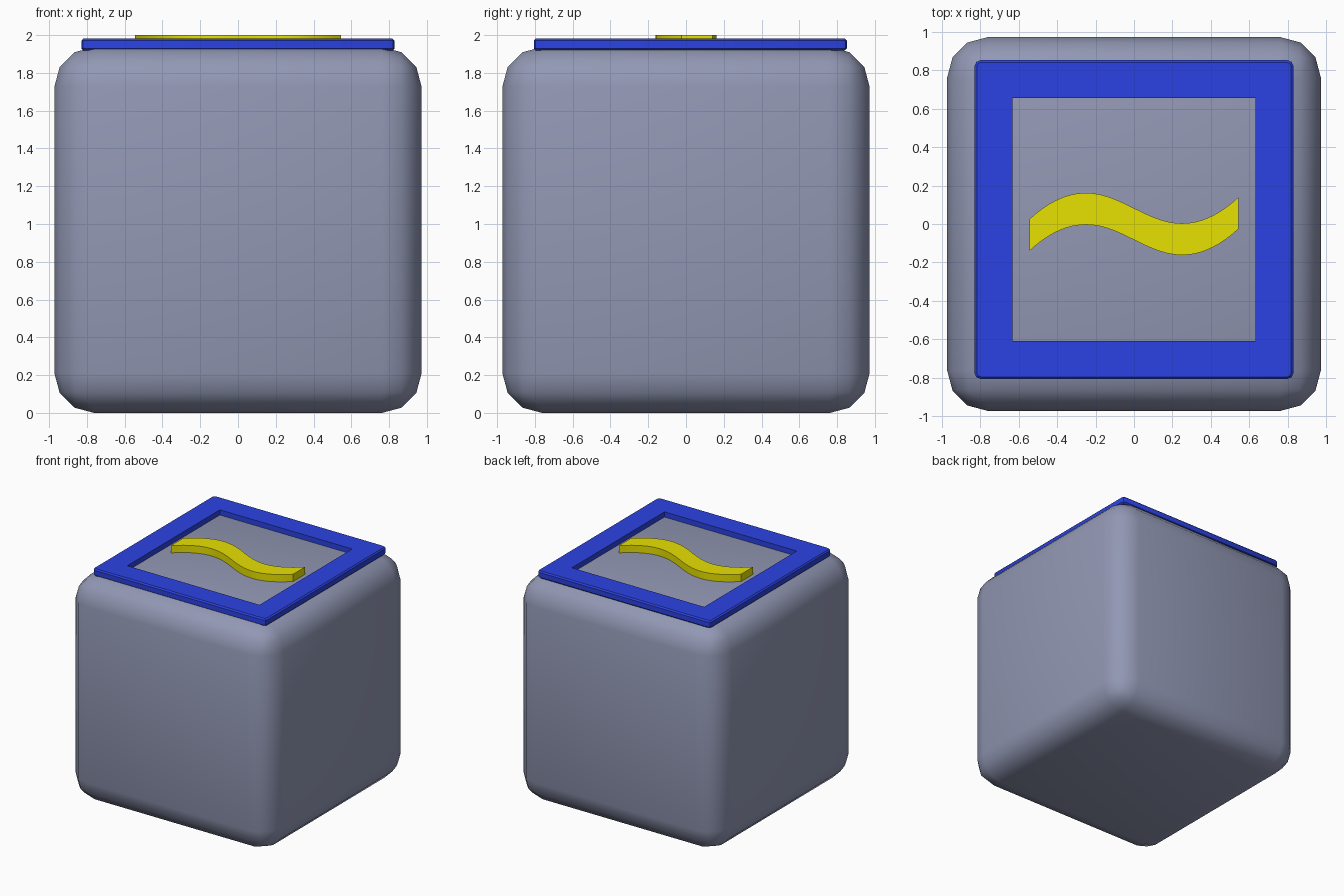
import bpy, bmesh, math

if "Cube" in bpy.data.objects:
    bpy.data.objects.remove(bpy.data.objects["Cube"])

def material(name, rgb):
    m = bpy.data.materials.new(name)
    m.diffuse_color = (*rgb, 1)
    m.use_nodes = True
    m.node_tree.nodes["Principled BSDF"].inputs["Base Color"].default_value = m.diffuse_color
    return m

def finish(name, bm, angle, mat):
    bmesh.ops.recalc_face_normals(bm, faces=bm.faces)
    me = bpy.data.meshes.new(name)
    bm.to_mesh(me)
    bm.free()
    ob = bpy.data.objects.new(name, me)
    bpy.context.collection.objects.link(ob)
    me.materials.append(mat)
    bpy.ops.object.select_all(action='DESELECT')
    ob.select_set(True)
    bpy.context.view_layer.objects.active = ob
    bpy.ops.object.shade_smooth_by_angle(angle=math.radians(angle))
    return ob

def extrude_up(bm, faces, height):
    out = bmesh.ops.extrude_face_region(bm, geom=faces)
    verts = [g for g in out["geom"] if isinstance(g, bmesh.types.BMVert)]
    bmesh.ops.translate(bm, verts=verts, vec=(0, 0, height))

# Rounded cube body
H = 0.972
TOP = 1.937
bm = bmesh.new()
bmesh.ops.create_cube(bm, size=1)
for v in bm.verts:
    v.co = (v.co.x * 2 * H, v.co.y * 2 * H, (v.co.z + 0.5) * TOP)
bmesh.ops.bevel(bm, geom=bm.edges[:], offset=0.21, segments=3, profile=0.5,
                affect='EDGES', clamp_overlap=True)
finish("body", bm, 40, material("slate", (0.287, 0.314, 0.456)))

# Raised square frame, slightly towards the back, with a softened outer rim
CY, OUTER, INNER = 0.023, 0.829, 0.632
Z0, Z1 = 1.918, 1.982
bm = bmesh.new()
corners = [(-1, -1), (1, -1), (1, 1), (-1, 1)]
rings = [[bm.verts.new((x * s, CY + y * s, Z0)) for x, y in corners]
         for s in (OUTER, INNER)]
sides = [bm.faces.new((rings[0][i], rings[0][(i + 1) % 4],
                       rings[1][(i + 1) % 4], rings[1][i])) for i in range(4)]
extrude_up(bm, sides, Z1 - Z0)

def rim_edges(test):
    def on_rim(v):
        return max(abs(v.co.x), abs(v.co.y - CY)) > OUTER - 0.03
    return [e for e in bm.edges if all(on_rim(v) for v in e.verts) and test(e)]

upright = rim_edges(lambda e: abs(e.verts[0].co.z - e.verts[1].co.z) > 0.01)
bmesh.ops.bevel(bm, geom=upright, offset=0.03, segments=2, profile=0.5,
                affect='EDGES')
flat = rim_edges(lambda e: abs(e.verts[0].co.z - e.verts[1].co.z) < 0.001
                 and any(abs(f.normal.z) < 0.1 for f in e.link_faces))
bmesh.ops.bevel(bm, geom=flat, offset=0.011, segments=1, affect='EDGES')
finish("top_frame", bm, 30, material("blue", (0.024, 0.055, 0.77)))

# Wavy strip lying inside the frame: sine middle with parabolic ends
def wave(x):
    if abs(x) < 0.25:
        return -0.079 * math.sin(2 * math.pi * x)
    y = -0.079 + 1.58 * (abs(x) - 0.25) ** 2
    return y if x > 0 else -y

N, LENGTH, WIDTH = 40, 1.088, 0.165
bm = bmesh.new()
pairs = []
for i in range(N + 1):
    x = LENGTH * (i / N - 0.5)
    pairs.append([bm.verts.new((x, wave(x) + s * WIDTH / 2, TOP - 0.005))
                  for s in (-1, 1)])
strip = [bm.faces.new((a[0], b[0], b[1], a[1])) for a, b in zip(pairs, pairs[1:])]
extrude_up(bm, strip, 2.0 - TOP + 0.005)
finish("wavy_strip", bm, 30, material("yellow", (0.8, 0.75, 0.0)))
